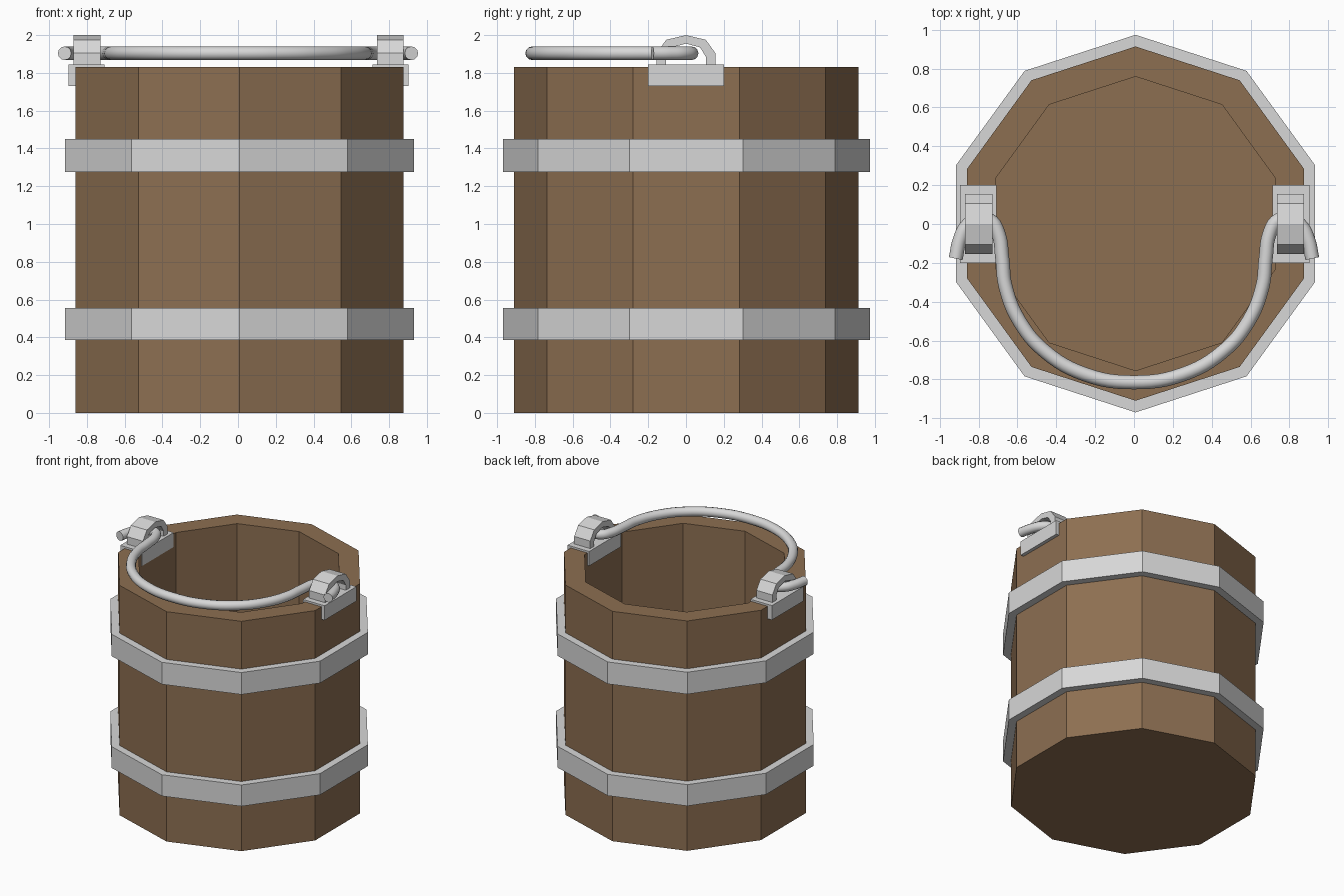
import bpy, bmesh, math

if "Cube" in bpy.data.objects:
    bpy.data.objects.remove(bpy.data.objects["Cube"])

CX, CY = 0.008, 0.002   # bucket axis
MX = 0.003              # mirror plane of the handle fittings


def material(name, rgb):
    m = bpy.data.materials.new(name)
    m.diffuse_color = (*rgb, 1)
    m.use_nodes = True
    m.node_tree.nodes["Principled BSDF"].inputs["Base Color"].default_value = m.diffuse_color
    return m


wood = material("brown wood", (0.265, 0.158, 0.083))
metal = material("light grey metal", (0.68, 0.68, 0.68))


def finish(bm, name, mat):
    bmesh.ops.recalc_face_normals(bm, faces=bm.faces)
    me = bpy.data.meshes.new(name)
    bm.to_mesh(me)
    bm.free()
    me.materials.append(mat)
    ob = bpy.data.objects.new(name, me)
    bpy.context.collection.objects.link(ob)
    return ob


def ten_sided(name, profile, closed, mat):
    """Turn (radius, z) points into a ten-sided shape; open profiles get end caps."""
    bm = bmesh.new()
    rings = []
    for r, z in profile:
        angles = [math.radians(90 + 36 * k) for k in range(10)]
        rings.append([bm.verts.new((CX + r * math.cos(a), CY + r * math.sin(a), z))
                      for a in angles])
    pairs = list(zip(rings, rings[1:]))
    if closed:
        pairs.append((rings[-1], rings[0]))
    else:
        bm.faces.new(rings[0])
        bm.faces.new(rings[-1])
    for a, b in pairs:
        for k in range(10):
            j = (k + 1) % 10
            bm.faces.new((a[k], a[j], b[j], b[k]))
    return finish(bm, name, mat)


def extrude_yz(name, outline, x0, x1, mat):
    """Prism along x from quad strips between the outline's outer and inner half."""
    bm = bmesh.new()
    a = [bm.verts.new((x0, y, z)) for y, z in outline]
    b = [bm.verts.new((x1, y, z)) for y, z in outline]
    n = len(outline)
    for i in range(n):
        j = (i + 1) % n
        bm.faces.new((a[i], a[j], b[j], b[i]))
    for i in range(n // 2 - 1):
        for s in (a, b):
            bm.faces.new((s[i], s[i + 1], s[n - 2 - i], s[n - 1 - i]))
    return finish(bm, name, mat)


# Wooden pail with hollow inside
ten_sided("bucket_body", [(0.912, 0), (0.912, 1.83), (0.757, 1.83), (0.757, 0.12)],
          False, wood)

# Metal hoops
for name, z0, z1 in (("lower_hoop", 0.385, 0.555), ("upper_hoop", 1.275, 1.45)):
    ten_sided(name, [(0.972, z0), (0.972, z1), (0.905, z1), (0.905, z0)], True, metal)

# Rim brackets with arched eyelets, one on each side
outer = [(-0.155, 1.84), (-0.155, 1.905), (-0.105, 1.975), (0, 2.0),
         (0.105, 1.975), (0.155, 1.905), (0.155, 1.84)]
inner = [(0.105, 1.84), (0.105, 1.885), (0.075, 1.935), (0, 1.955),
         (-0.075, 1.935), (-0.105, 1.885), (-0.105, 1.84)]
block = [(-0.2, 1.73), (-0.2, 1.845), (0.2, 1.845), (0.2, 1.73)]
for side, s in (("left", -1), ("right", 1)):
    extrude_yz(side + "_bracket", block, MX + s * 0.71, MX + s * 0.90, metal)
    extrude_yz(side + "_eyelet", outer + inner, MX + s * 0.732, MX + s * 0.873, metal)

# Bent wire handle lying flat, hooked through both eyelets
half = [(-0.918, -0.178), (-0.898, -0.085), (-0.86, -0.01), (-0.80, 0.027),
        (-0.74, 0.018), (-0.698, -0.05), (-0.678, -0.18), (-0.662, -0.32),
        (-0.59, -0.50), (-0.46, -0.655), (-0.25, -0.775)]
path = half + [(0, -0.815)] + [(-x, y) for x, y in reversed(half)]
cu = bpy.data.curves.new("handle", 'CURVE')
cu.dimensions = '3D'
cu.bevel_depth = 0.036
cu.bevel_resolution = 4
cu.use_fill_caps = True
cu.resolution_u = 6
sp = cu.splines.new('BEZIER')
sp.bezier_points.add(len(path) - 1)
for p, (x, y) in zip(sp.bezier_points, path):
    p.co = (MX - 0.003 + x, y, 1.904)
    p.handle_left_type = p.handle_right_type = 'AUTO'
cu.materials.append(metal)
handle = bpy.data.objects.new("handle", cu)
bpy.context.collection.objects.link(handle)
bpy.context.view_layer.objects.active = handle
handle.select_set(True)
bpy.ops.object.convert(target='MESH')
bpy.ops.object.shade_smooth_by_angle(angle=math.radians(50))
